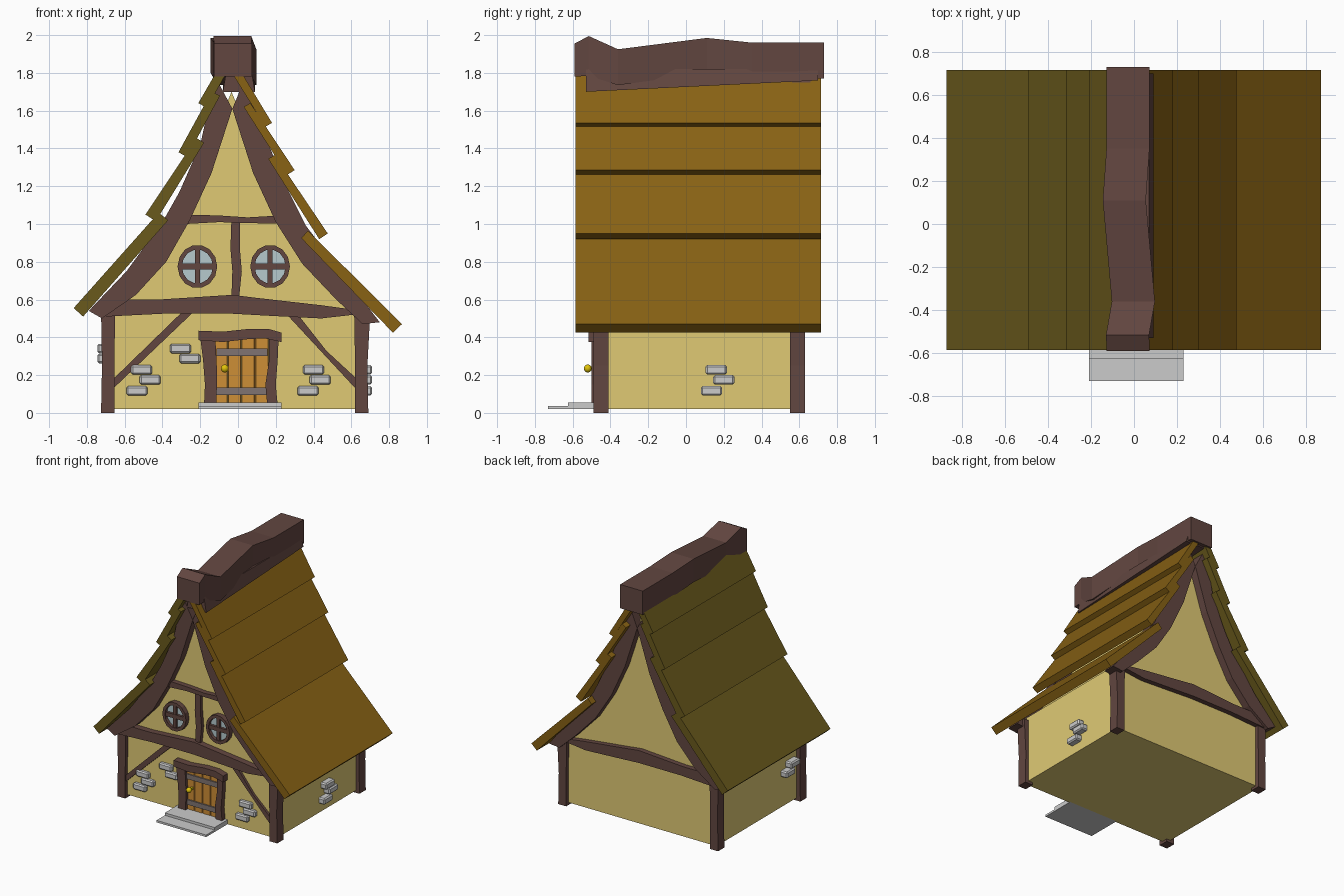
import bpy, bmesh, math
from mathutils import Vector

if "Cube" in bpy.data.objects:
    bpy.data.objects.remove(bpy.data.objects["Cube"])


def material(name, r, g, b):
    m = bpy.data.materials.new(name)
    m.diffuse_color = [((c / 255 + 0.055) / 1.055) ** 2.4 for c in (r, g, b)] + [1]
    m.use_nodes = True
    m.node_tree.nodes["Principled BSDF"].inputs["Base Color"].default_value = m.diffuse_color
    return m


WOOD = material("dark_wood", 98, 70, 64)
WALL = material("plaster", 224, 202, 116)
ROOF_R = material("roof_brown", 136, 98, 20)
ROOF_L = material("roof_olive", 106, 90, 28)
DOOR = material("door_wood", 206, 142, 54)
GLASS = material("glass", 182, 202, 206)
IRON = material("iron", 128, 116, 114)
GOLD = material("gold", 225, 195, 10)


def finish(name, bm, mat):
    bmesh.ops.recalc_face_normals(bm, faces=bm.faces)
    me = bpy.data.meshes.new(name)
    bm.to_mesh(me)
    bm.free()
    ob = bpy.data.objects.new(name, me)
    bpy.context.collection.objects.link(ob)
    if mat:
        me.materials.append(mat)
    return ob


def loft(name, rings, mat):
    """Closed skin through rings of equal point count."""
    bm = bmesh.new()
    vs = [[bm.verts.new(p) for p in r] for r in rings]
    n = len(vs[0])
    for a, b in zip(vs, vs[1:]):
        for i in range(n):
            bm.faces.new((a[i], a[(i + 1) % n], b[(i + 1) % n], b[i]))
    bm.faces.new(vs[0])
    bm.faces.new(vs[-1])
    return finish(name, bm, mat)


def prism(name, pts, y0, y1, mat):
    """x-z outline extruded along y."""
    return loft(name, [[(x, y, z) for x, z in pts] for y in (y0, y1)], mat)


def strip(name, a, b, y0, y1, mat):
    """Timber between two x-z edge lines."""
    return loft(name, [[(p[0], y0, p[1]), (q[0], y0, q[1]), (q[0], y1, q[1]), (p[0], y1, p[1])]
                       for p, q in zip(a, b)], mat)


def box(name, x0, x1, y0, y1, z0, z1, mat=None, bevel=0):
    ob = prism(name, [(x0, z0), (x1, z0), (x1, z1), (x0, z1)], y0, y1, mat)
    if bevel:
        m = ob.modifiers.new("bevel", 'BEVEL')
        m.width, m.segments = bevel, 1
    return ob


# Gable beam edges, bottom to top
OUT_L = [(-.79, .54), (-.59, .75), (-.40, 1.01), (-.31, 1.17), (-.20, 1.42), (-.12, 1.78)]
IN_L = [(-.72, .50), (-.54, .625), (-.38, .80), (-.255, 1.02), (-.14, 1.27), (-.03, 1.61)]
OUT_R = [(.75, .48), (.56, .73), (.36, .99), (.27, 1.17), (.17, 1.40), (.04, 1.78)]
IN_R = [(.66, .47), (.52, .60), (.34, .79), (.20, 1.01), (.08, 1.27), (-.03, 1.61)]


def mid(a, b):
    return [((p[0] + q[0]) / 2, (p[1] + q[1]) / 2) for p, q in zip(a, b)]


# Wall body with concave gable
left, right = mid(OUT_L, IN_L)[1:-1], mid(OUT_R, IN_R)[1:-1]
prism("walls", [(-.69, .02), (.66, .02), (.66, .56)] + right + [(-.035, 1.70)]
      + left[::-1] + [(-.69, .58)], -.46, .60, WALL)

# Front and back gable beams, tie beams, corner posts
TIE_T = [(-.70, .60), (-.42, .60), (-.03, .625), (.09, .61), (.44, .57), (.66, .54)]
TIE_B = [(-.70, .51), (-.40, .525), (-.03, .525), (.15, .515), (.44, .50), (.66, .525)]
for side, y0, y1 in (("front", -.53, -.43), ("back", .56, .66)):
    strip(side + "_gable_beam_left", OUT_L, IN_L, y0, y1, WOOD)
    strip(side + "_gable_beam_right", OUT_R, IN_R, y0, y1, WOOD)
    strip(side + "_tie_beam", TIE_T, TIE_B, y0 + .02, y1 - .02, WOOD)
    p0, p1 = (-.49, -.41) if side == "front" else (.55, .63)
    strip(side + "_post_left", [(-.725, 0), (-.72, .25), (-.725, .54)],
          [(-.655, 0), (-.655, .25), (-.65, .54)], p0, p1, WOOD)
    strip(side + "_post_right", [(.62, 0), (.62, .25), (.615, .53)],
          [(.69, 0), (.685, .25), (.70, .53)], p0, p1, WOOD)

# Front infill timbers
strip("brace_left", [(-.67, .17), (-.30, .53)], [(-.67, .12), (-.24, .53)], -.48, -.44, WOOD)
strip("brace_right", [(.64, .17), (.25, .53)], [(.64, .11), (.31, .53)], -.48, -.44, WOOD)
strip("collar_beam", [(-.28, 1.05), (-.1, 1.045), (.05, 1.035), (.31, 1.05)],
      [(-.28, 1.0), (-.1, 1.01), (.05, 1.005), (.31, 1.0)], -.50, -.44, WOOD)
strip("gable_stud", [(-.035, .60), (-.03, .75), (-.04, .87), (-.035, 1.02)],
      [(.005, .60), (.02, .75), (.01, .87), (.01, 1.02)], -.49, -.44, WOOD)

# Roof boards: outer bottom, outer top, inner top, inner bottom
BOARDS_L = [[(-.87, .555), (-.42, 1.06), (-.37, 1.02), (-.82, .51)],
            [(-.49, 1.05), (-.22, 1.455), (-.18, 1.43), (-.435, 1.015)],
            [(-.315, 1.38), (-.14, 1.70), (-.095, 1.68), (-.27, 1.355)],
            [(-.21, 1.64), (-.10, 1.83), (-.055, 1.81), (-.165, 1.615)]]
BOARDS_R = [[(.868, .47), (.37, .965), (.335, .925), (.82, .425)],
            [(.475, .95), (.195, 1.365), (.16, 1.345), (.43, .92)],
            [(.30, 1.285), (.065, 1.64), (.03, 1.62), (.26, 1.26)],
            [(.18, 1.535), (.02, 1.80), (-.02, 1.78), (.145, 1.515)]]
for i in range(4):
    prism(f"roof_board_left_{i}", BOARDS_L[i], -.585, .715, ROOF_L)
    prism(f"roof_board_right_{i}", BOARDS_R[i], -.585, .715, ROOF_R)

# Crooked ridge beam: y, x centre, bottom, top
RIDGE = [(-.59, -.027, 1.78, 1.955), (-.515, -.03, 1.785, 1.995), (-.36, -.003, 1.735, 1.925),
         (.11, -.045, 1.80, 1.985), (.35, -.028, 1.77, 1.96), (.73, -.028, 1.77, 1.96)]
loft("ridge_beam", [[(c - .1, y, b), (c + .1, y, b), (c + .1, y, t), (c - .1, y, t)]
                    for y, c, b, t in RIDGE], WOOD)
loft("ridge_support", [[(-.08, y, b), (.09, y, b), (.07, y, 1.82), (-.06, y, 1.82)]
                       for y, b in ((-.53, 1.70), (.70, 1.76))], WOOD)

# Round windows with glass, ring and cross bars
for side, cx in (("left", -.215), ("right", .17)):
    cz, n = .775, 14
    circ = [(math.cos(2 * math.pi * i / n), math.sin(2 * math.pi * i / n)) for i in range(n)]
    prism(f"window_glass_{side}", [(cx + .085 * c, cz + .095 * s) for c, s in circ], -.475, -.45, GLASS)
    bm = bmesh.new()
    prof = [(.082, .09, -.45), (.082, .09, -.50), (.105, .115, -.50), (.105, .115, -.45)]
    vs = [[bm.verts.new((cx + rx * c, y, cz + rz * s)) for rx, rz, y in prof] for c, s in circ]
    for i in range(n):
        a, b = vs[i], vs[(i + 1) % n]
        for j in range(4):
            k = (j + 1) % 4
            bm.faces.new((a[j], a[k], b[k], b[j]))
    finish(f"window_ring_{side}", bm, WOOD)
    box(f"window_bar_h_{side}", cx - .085, cx + .085, -.495, -.46, cz - .016, cz + .016, WOOD)
    box(f"window_bar_v_{side}", cx - .013, cx + .013, -.493, -.46, cz - .095, cz + .095, WOOD)

# Door planks, hinges, knob
for i in range(4):
    x = -.125 + i * .072
    box(f"door_plank_{i}", x, x + .07, -.475, -.44, .045, .40, DOOR, .003)
for z in (.115, .32):
    box("door_hinge", -.115, .155, -.485, -.46, z - .02, z + .02, IRON)
bm = bmesh.new()
bmesh.ops.create_uvsphere(bm, u_segments=12, v_segments=8, radius=.021)
bmesh.ops.translate(bm, verts=bm.verts, vec=Vector((-.07, -.52, .235)))
knob = finish("door_knob", bm, GOLD)
knob.data.polygons.foreach_set("use_smooth", [True] * len(knob.data.polygons))
box("knob_stem", -.078, -.062, -.51, -.47, .227, .243, GOLD)

# Crooked door frame
strip("door_jamb_left", [(-.18, .04), (-.175, .15), (-.185, .28), (-.20, .40)],
      [(-.115, .04), (-.11, .2), (-.115, .3), (-.12, .40)], -.50, -.44, WOOD)
strip("door_jamb_right", [(.155, .04), (.145, .15), (.165, .28), (.165, .40)],
      [(.21, .04), (.20, .15), (.21, .28), (.215, .40)], -.50, -.44, WOOD)
strip("door_lintel", [(-.21, .435), (-.08, .43), (.06, .445), (.16, .445), (.23, .425)],
      [(-.21, .385), (-.08, .375), (.05, .39), (.14, .395), (.23, .375)], -.515, -.44, WOOD)

# Door steps
box("lower_step", -.21, .23, -.73, -.45, .02, .036)
box("upper_step", -.21, .23, -.625, -.45, .036, .056)

# Exposed bricks on front and sides
for x, z in ((-.51, .228), (-.465, .175), (-.535, .117), (-.305, .34), (-.255, .287),
             (.40, .228), (.435, .175), (.37, .117)):
    box("front_brick", x - .056, x + .056, -.49, -.44, z - .025, z + .025, bevel=.009)
for y, z in ((.16, .228), (.20, .175), (.135, .117)):
    box("right_brick", .63, .71, y - .056, y + .056, z - .025, z + .025, bevel=.009)
for y, z in ((-.33, .34), (-.27, .287)):
    box("left_brick", -.745, -.66, y - .056, y + .056, z - .025, z + .025, bevel=.009)
